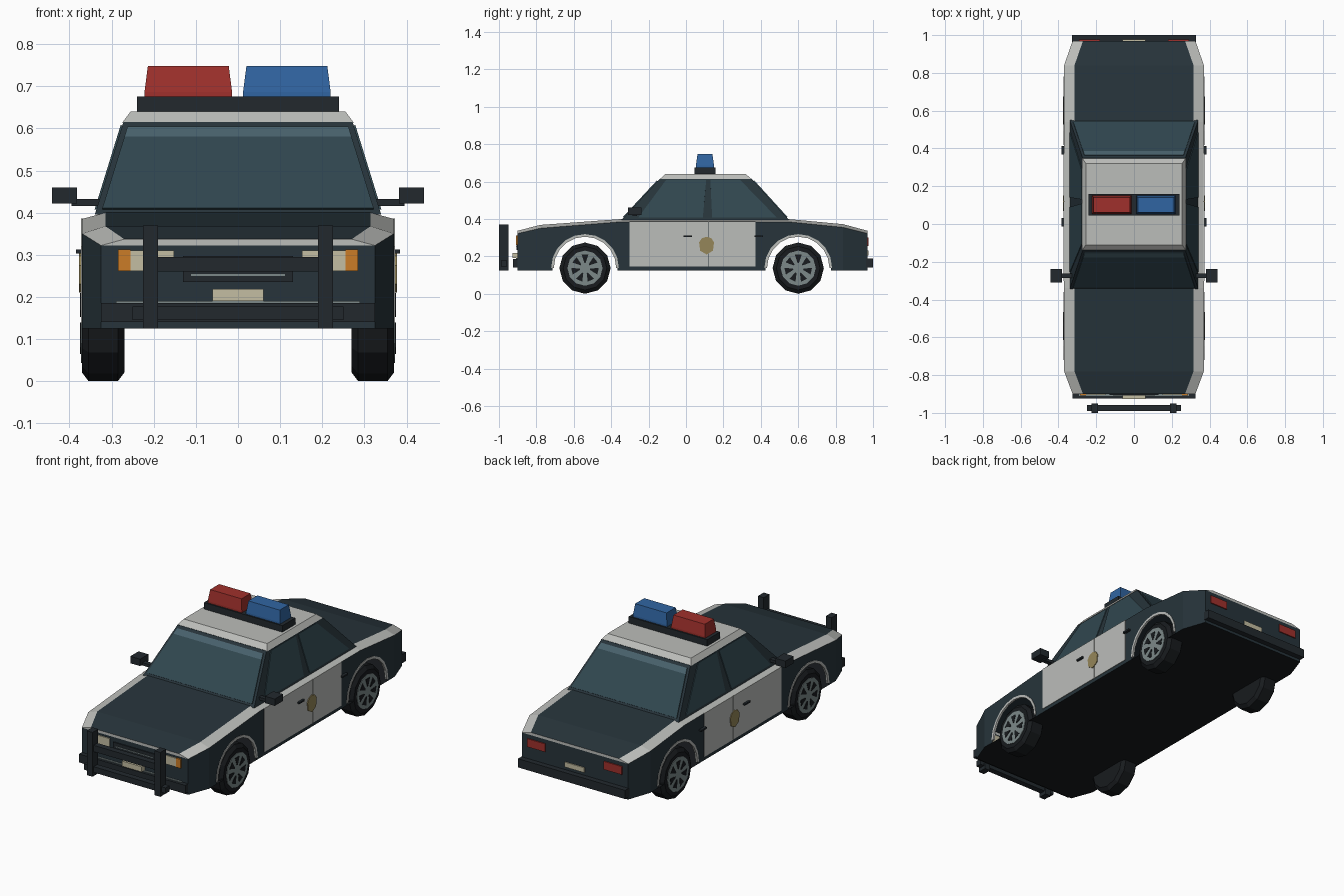
import bpy, bmesh
from math import sin, cos, pi
from mathutils import Vector

if "Cube" in bpy.data.objects:
    bpy.data.objects.remove(bpy.data.objects["Cube"])


def material(name, r, g, b):
    m = bpy.data.materials.new(name)
    m.diffuse_color = (r, g, b, 1)
    m.use_nodes = True
    m.node_tree.nodes["Principled BSDF"].inputs["Base Color"].default_value = m.diffuse_color
    return m


DARK = material("dark_paint", .02, .034, .043)
TRIM = material("black_trim", .016, .022, .027)
WHITE = material("white_paint", .5, .51, .49)
GLASS = material("glass", .03, .062, .078)
SHINE = material("glass_band", .065, .12, .15)
RUBBER = material("rubber", .009, .011, .013)
METAL = material("metal", .2, .25, .25)
RED = material("red_lens", .35, .03, .025)
BLUE = material("blue_lens", .03, .13, .36)
AMBER = material("amber_lens", .6, .2, .02)
CREAM = material("cream_lens", .55, .51, .36)
GOLD = material("gold", .3, .24, .1)


def finish(name, bm, *mats):
    bmesh.ops.remove_doubles(bm, verts=bm.verts, dist=1e-5)
    bmesh.ops.recalc_face_normals(bm, faces=bm.faces)
    me = bpy.data.meshes.new(name)
    bm.to_mesh(me)
    bm.free()
    for m in mats:
        me.materials.append(m)
    ob = bpy.data.objects.new(name, me)
    bpy.context.collection.objects.link(ob)
    return ob


def add_face(bm, pts, mat=0):
    bm.faces.new([bm.verts.new(p) for p in pts]).material_index = mat


def prisms(name, polys, vec, mat):
    """Flat polygons extruded along vec, joined as one object."""
    bm = bmesh.new()
    for pts in polys:
        a = [Vector(p) for p in pts]
        b = [p + Vector(vec) for p in a]
        add_face(bm, a)
        add_face(bm, b)
        for i in range(len(a)):
            j = (i + 1) % len(a)
            add_face(bm, (a[i], a[j], b[j], b[i]))
    return finish(name, bm, mat)


def box(name, x, y, z, mat):
    pts = [(x[0], y[0], z[0]), (x[1], y[0], z[0]), (x[1], y[1], z[0]), (x[0], y[1], z[0])]
    return prisms(name, [pts], (0, 0, z[1] - z[0]), mat)


def loft(name, rings, mat):
    bm = bmesh.new()
    vs = [[bm.verts.new(p) for p in r] for r in rings]
    bm.faces.new(vs[0])
    bm.faces.new(vs[-1])
    n = len(vs[0])
    for a, b in zip(vs, vs[1:]):
        for i in range(n):
            bm.faces.new((a[i], a[(i + 1) % n], b[(i + 1) % n], b[i]))
    return finish(name, bm, mat)


def rect(x0, x1, y0, y1, z):
    return [(x0, y0, z), (x1, y0, z), (x1, y1, z), (x0, y1, z)]


def circle(x, r, cy, cz, n=12):
    return [(x, cy + r * sin(2 * pi * i / n), cz - r * cos(2 * pi * i / n)) for i in range(n)]


FLOOR, WZ = .125, .137
AXLES = {"front": -.54, "rear": .60}

# Body shell: sections of y, outer x, outer z, inner x, inner z
SEC = [(-.90, .325, .322, .27, .337), (-.78, .37, .35, .315, .368), (-.34, .37, .385, .315, .40),
       (.54, .37, .385, .315, .40), (.84, .37, .355, .315, .372), (.97, .325, .322, .27, .337)]
bm = bmesh.new()
for s in (1, -1):
    for a, b in zip(SEC, SEC[1:]):
        add_face(bm, [(s * a[1], a[0], a[2]), (s * b[1], b[0], b[2]),
                      (s * b[3], b[0], b[4]), (s * a[3], a[0], a[4])], 1)
    for a, b in (SEC[:2], SEC[4:]):
        add_face(bm, [(s * a[1], a[0], FLOOR), (s * b[1], b[0], FLOOR),
                      (s * b[1], b[0], b[2]), (s * a[1], a[0], a[2])])
    # flat flank with open wheel arches
    side = [(-.78, FLOOR)]
    for cy in AXLES.values():
        side.append((cy - .175, FLOOR))
        side += [(cy - .175 * cos(pi * i / 10), .138 + .175 * sin(pi * i / 10)) for i in range(11)]
        side.append((cy + .175, FLOOR))
    side += [(.84, FLOOR)] + [(c[0], c[2]) for c in SEC[4:0:-1]]
    add_face(bm, [(s * .37, y, z) for y, z in side])
for a, b in zip(SEC, SEC[1:]):
    add_face(bm, [(a[3], a[0], a[4]), (b[3], b[0], b[4]), (-b[3], b[0], b[4]), (-a[3], a[0], a[4])])
for y, ox, oz, ix, iz in (SEC[0], SEC[-1]):
    add_face(bm, [(-ox, y, FLOOR), (ox, y, FLOOR), (ox, y, oz), (-ox, y, oz)])
    add_face(bm, [(-ox, y, oz), (ox, y, oz), (ix, y, iz), (-ix, y, iz)], 1)
add_face(bm, [(c[1], c[0], FLOOR) for c in SEC] + [(-c[1], c[0], FLOOR) for c in SEC[::-1]], 2)
finish("body", bm, DARK, WHITE, RUBBER)

# Cabin and roof
loft("cabin", [rect(-.34, .34, -.345, .55, .395), rect(-.272, .272, -.14, .35, .615)], DARK)
loft("roof", [rect(-.275, .275, -.14, .35, .613), rect(-.255, .255, -.11, .32, .64)], WHITE)


def up(z):
    return (z - .395) / .22


# Front and rear windows with a light band at the top
for name, y0, dy, out in (("windshield", -.345, .205, -.004), ("rear_window", .55, -.20, .004)):
    for part, z0, z1, m in (("", .408, .578, GLASS), ("_band", .578, .602, SHINE)):
        pts = [(sx * (.326 - .068 * up(z)), y0 + dy * up(z), z)
               for sx, z in ((-1, z0), (1, z0), (1, z1), (-1, z1))]
        prisms(name + part, [pts], (0, out, .003), m)

FRONT_GLASS = [(-.255, .407), (-.107, .607), (.108, .607), (.09, .407)]
REAR_GLASS = [(.14, .407), (.13, .607), (.29, .607), (.485, .407)]
BADGE = [(0, -.045), (.034, -.025), (.04, .02), (.025, .042), (0, .05),
         (-.025, .042), (-.04, .02), (-.034, -.025)]

for s, tag in ((1, "right"), (-1, "left")):
    # Side windows
    prisms(tag + "_side_windows", [[(s * (.34 - .068 * up(z)), y, z) for y, z in g]
                                   for g in (FRONT_GLASS, REAR_GLASS)], (s * .004, 0, .001), GLASS)
    # Doors, handles, badge
    for name, y0, y1 in (("front", -.302, .117), ("rear", .121, .372)):
        box(f"{tag}_{name}_door", sorted((s * .365, s * .373)), (y0, y1), (.145, .386), WHITE)
    for name, y in (("front", .01), ("rear", .39)):
        box(f"{tag}_{name}_handle", sorted((s * .365, s * .385)), (y - .023, y + .023), (.303, .312), TRIM)
    prisms(tag + "_badge", [[(s * .37, .11 + y, .255 + z) for y, z in BADGE]], (s * .007, 0, 0), GOLD)
    # Mirrors
    box(tag + "_mirror_arm", sorted((s * .325, s * .395)), (-.287, -.262), (.416, .432), TRIM)
    box(tag + "_mirror", sorted((s * .382, s * .442)), (-.31, -.238), (.422, .46), TRIM)
    # Lights
    box(tag + "_headlight", sorted((s * .152, s * .255)), (-.906, -.89), (.262, .31), CREAM)
    box(tag + "_turn_signal", sorted((s * .255, s * .285)), (-.908, -.89), (.262, .312), AMBER)
    box(tag + "_tail_light", sorted((s * .18, s * .29)), (.96, .976), (.255, .30), RED)
    # Push bar upright
    box(tag + "_push_bar_post", sorted((s * .19, s * .225)), (-1, -.95), (.125, .37), TRIM)
    # Wheels and arch trims
    for name, cy in AXLES.items():
        w = f"{tag}_{name}_"
        loft(w + "tyre", [circle(s * x, r, cy, WZ) for x, r in
                          ((.27, .117), (.285, .137), (.355, .137), (.37, .117))], RUBBER)
        prisms(w + "hub", [circle(s * .36, .094, cy, WZ)], (s * .013, 0, 0), METAL)
        slots = []
        for k in range(7):
            t = 2 * pi * k / 7
            slots.append([(s * .37, cy + r * sin(t + d), WZ + r * cos(t + d))
                          for r, d in ((.028, -.12), (.074, -.25), (.074, .25), (.028, .12))])
        prisms(w + "hub_slots", slots, (s * .005, 0, 0), RUBBER)
        arcs = []
        for i in range(10):
            a0, a1 = pi * i / 10, pi * (i + 1) / 10
            arcs.append([(s * .362, cy + r * cos(a), .138 + r * sin(a))
                         for r, a in ((.167, a0), (.181, a0), (.181, a1), (.167, a1))])
        prisms(w + "arch_trim", arcs, (s * .011, 0, 0), WHITE)

# Front end: grille, plate, bumper, push bar
box("grille", (-.13, .13), (-.906, -.89), (.235, .297), TRIM)
for i, z in enumerate((.25, .275)):
    box(f"grille_slat_{i + 1}", (-.112, .112), (-.909, -.9), (z, z + .004), METAL)
box("front_plate", (-.06, .06), (-.927, -.89), (.19, .219), CREAM)
box("front_bumper", (-.325, .325), (-.925, -.89), (.14, .186), TRIM)
box("front_bumper_line", (-.29, .29), (-.91, -.89), (.186, .19), METAL)
box("push_bar_upper", (-.19, .19), (-.99, -.957), (.26, .295), TRIM)
box("push_bar_lower", (-.25, .25), (-.99, -.957), (.145, .177), TRIM)

# Rear end
box("rear_bumper", (-.328, .328), (.96, 1), (.14, .188), TRIM)
box("rear_plate", (-.06, .06), (.96, .976), (.205, .232), CREAM)

# Light bar
box("light_bar_base", (-.24, .24), (.045, .158), (.638, .676), TRIM)
for name, x0, x1, m in (("red_beacon", -.222, -.014, RED), ("blue_beacon", .012, .22, BLUE)):
    loft(name, [rect(x0, x1, .053, .15, .676), rect(x0, x1, .053, .15, .686),
                rect(x0 + .008, x1 - .008, .062, .141, .748)], m)
